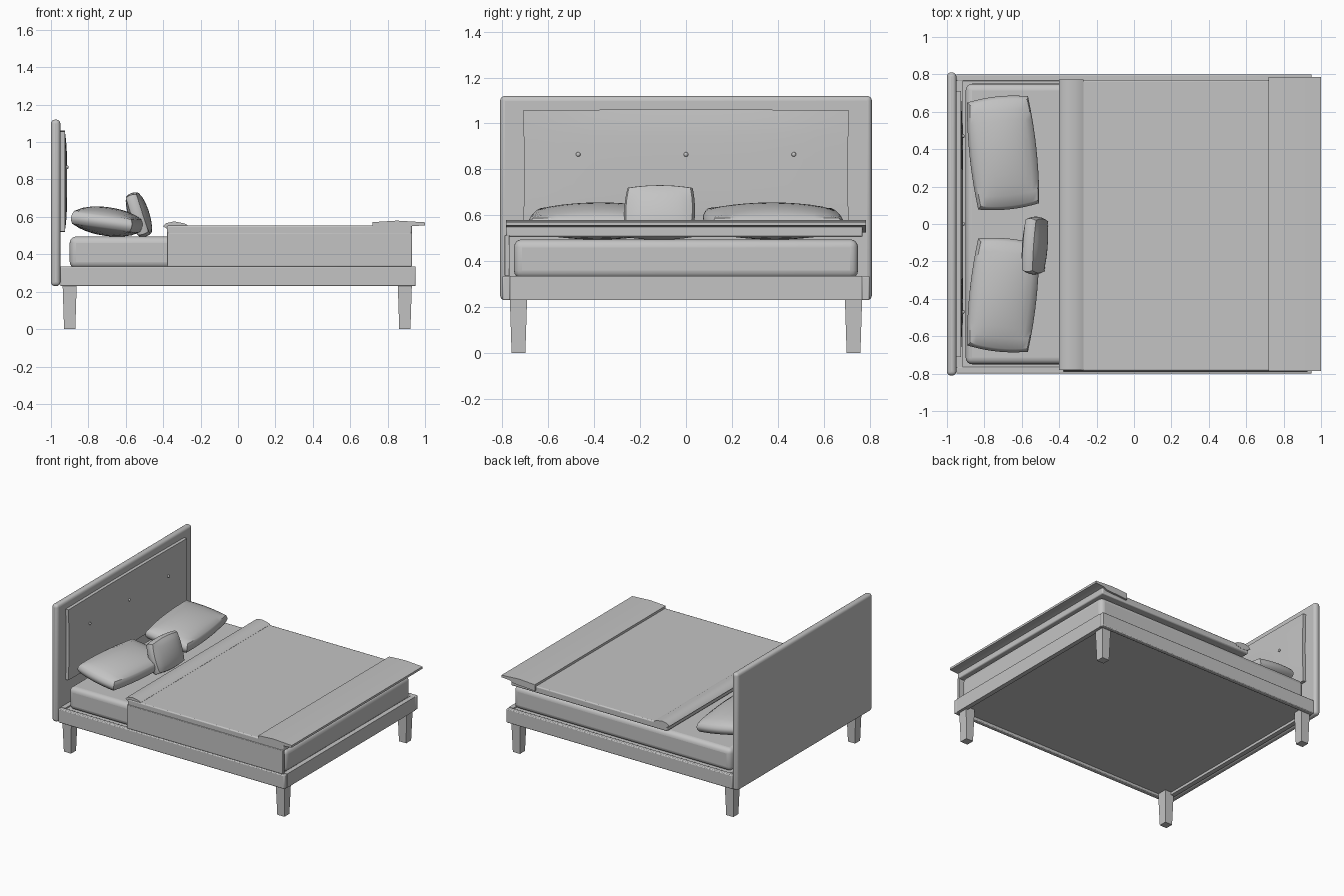
import bpy, bmesh, math
from mathutils import Matrix, Vector

if "Cube" in bpy.data.objects:
    bpy.data.objects.remove(bpy.data.objects["Cube"])

grey = bpy.data.materials.new("soft grey")
grey.diffuse_color = (0.55, 0.55, 0.55, 1)
grey.use_nodes = True
grey.node_tree.nodes["Principled BSDF"].inputs["Base Color"].default_value = grey.diffuse_color


def finish(name, bm, bevel=0, segs=3):
    bmesh.ops.recalc_face_normals(bm, faces=bm.faces)
    me = bpy.data.meshes.new(name)
    bm.to_mesh(me)
    bm.free()
    me.materials.append(grey)
    ob = bpy.data.objects.new(name, me)
    bpy.context.collection.objects.link(ob)
    if bevel:
        mod = ob.modifiers.new("rounding", 'BEVEL')
        mod.width, mod.segments = bevel, segs
    bpy.ops.object.select_all(action='DESELECT')
    ob.select_set(True)
    bpy.context.view_layer.objects.active = ob
    bpy.ops.object.shade_smooth_by_angle(angle=math.radians(35))
    return ob


def box(name, x, y, z, bevel=0, segs=3):
    bm = bmesh.new()
    lo, hi = Vector((x[0], y[0], z[0])), Vector((x[1], y[1], z[1]))
    m = Matrix.Translation((lo + hi) / 2) @ Matrix.Diagonal((*(hi - lo), 1))
    bmesh.ops.create_cube(bm, size=1, matrix=m)
    return finish(name, bm, bevel, segs)


def extrude_y(name, profile, y0, y1):
    """Side profile in x and z, drawn across the bed."""
    bm = bmesh.new()
    f = bm.faces.new([bm.verts.new((x, y0, z)) for x, z in profile])
    top = bmesh.ops.extrude_face_region(bm, geom=[f])
    vs = [v for v in top["geom"] if isinstance(v, bmesh.types.BMVert)]
    bmesh.ops.translate(bm, verts=vs, vec=(0, y1 - y0, 0))
    return finish(name, bm)


def pillow(name, w, l, edge, puff, bulge, matrix, n=10):
    """Cushion with bulging faces, swelling sides and a blunt seam edge."""
    bm = bmesh.new()
    bmesh.ops.create_cube(bm, size=2)
    bmesh.ops.subdivide_edges(bm, edges=bm.edges, cuts=n - 1, use_grid_fill=True)
    for v in bm.verts:
        u, t, s = v.co
        dome = (1 - u * u) ** 0.7 * (1 - t * t) ** 0.7 if abs(u) < 1 and abs(t) < 1 else 0
        round_side = 1 - 0.06 * s * s
        v.co = (u * (w / 2 + bulge * (1 - t * t)) * round_side,
                t * (l / 2 + bulge * (1 - u * u)) * round_side,
                s * (edge + puff * dome))
    bm.transform(matrix)
    return finish(name, bm)


# Bed frame: rails around a recessed base
box("front_rail", (-0.95, 0.95), (-0.80, -0.765), (0.23, 0.335), 0.006, 2)
box("back_rail", (-0.95, 0.95), (0.765, 0.80), (0.23, 0.335), 0.006, 2)
box("foot_rail", (0.915, 0.95), (-0.766, 0.766), (0.23, 0.335))
box("head_rail", (-0.95, -0.915), (-0.766, 0.766), (0.23, 0.335))
box("base_panel", (-0.92, 0.92), (-0.77, 0.77), (0.25, 0.325))

# Tapered legs
for sx, end in ((-1, "head"), (1, "foot")):
    for sy, side in ((-1, "front"), (1, "back")):
        bm = bmesh.new()
        cx, cy = (0.90 if sx < 0 else 0.892) * sx, 0.73 * sy
        bmesh.ops.create_cube(bm, size=1, matrix=Matrix.Translation((0, 0, 0.5)))
        for v in bm.verts:
            k = 0.076 if v.co.z > 0.5 else 0.06
            v.co = (cx + v.co.x * k, cy + v.co.y * k, v.co.z * 0.25)
        finish(f"{end}_{side}_leg", bm)

# Headboard with padded panel and buttons
box("headboard", (-1.0, -0.95), (-0.81, 0.81), (0.23, 1.12), 0.021, 4)

bm = bmesh.new()
bmesh.ops.create_cube(bm, size=2)
bmesh.ops.subdivide_edges(bm, edges=bm.edges, cuts=9, use_grid_fill=True)
for v in bm.verts:
    s, u, t = v.co
    dome = (1 - u ** 4) * (1 - t ** 4)
    front = -0.926 + 0.012 * dome
    v.co = (-0.955 if s < 0 else -0.955 + (front + 0.955) * (s + 1) / 2,
            u * (0.711 - 0.006 * (1 - t * t)),
            0.79 + t * (0.267 + 0.004 * (1 - u * u)))
finish("headboard_panel", bm)

for i, y in enumerate((-0.47, 0, 0.47)):
    bm = bmesh.new()
    m = Matrix.Translation((-0.913, y, 0.865)) @ Matrix.Diagonal((0.008, 0.01, 0.01, 1))
    bmesh.ops.create_uvsphere(bm, u_segments=12, v_segments=8, radius=1, matrix=m)
    finish(f"panel_button_{i + 1}", bm)

# Mattress
box("mattress", (-0.90, 0.925), (-0.75, 0.75), (0.325, 0.495), 0.035, 4)

# Blanket, its hanging side, rolled fold and foot throw
box("blanket", (-0.38, 0.93), (-0.785, 0.77), (0.505, 0.555), 0.008, 2)
box("blanket_side", (-0.38, 0.93), (-0.79, -0.768), (0.335, 0.515), 0.004, 2)
extrude_y("blanket_fold", [(-0.40, 0.55), (-0.385, 0.566), (-0.34, 0.576), (-0.29, 0.566),
                           (-0.27, 0.556), (-0.27, 0.54), (-0.32, 0.525), (-0.37, 0.53)],
          -0.78, 0.772)
extrude_y("foot_throw", [(0.72, 0.525), (0.72, 0.572), (0.85, 0.58), (1.0, 0.571),
                         (1.0, 0.555), (0.93, 0.55), (0.90, 0.535)], -0.785, 0.785)

# Pair of sleeping pillows, mirrored about the centre line
for s, side in ((1, "back"), (-1, "front")):
    m = (Matrix.Translation((-0.70, 0.38 * s, 0.575))
         @ Matrix.Rotation(math.radians(6 * s), 4, 'Z')
         @ Matrix.Rotation(math.radians(8), 4, 'Y'))
    pillow(f"{side}_pillow", 0.33, 0.575, 0.035, 0.042, 0.016, m)

# Small upright cushion
m = (Matrix.Translation((-0.53, -0.115, 0.612))
     @ Matrix.Rotation(math.radians(-4), 4, 'Z')
     @ Matrix.Rotation(math.radians(72), 4, 'Y'))
pillow("small_cushion", 0.22, 0.285, 0.03, 0.025, 0.012, m)
